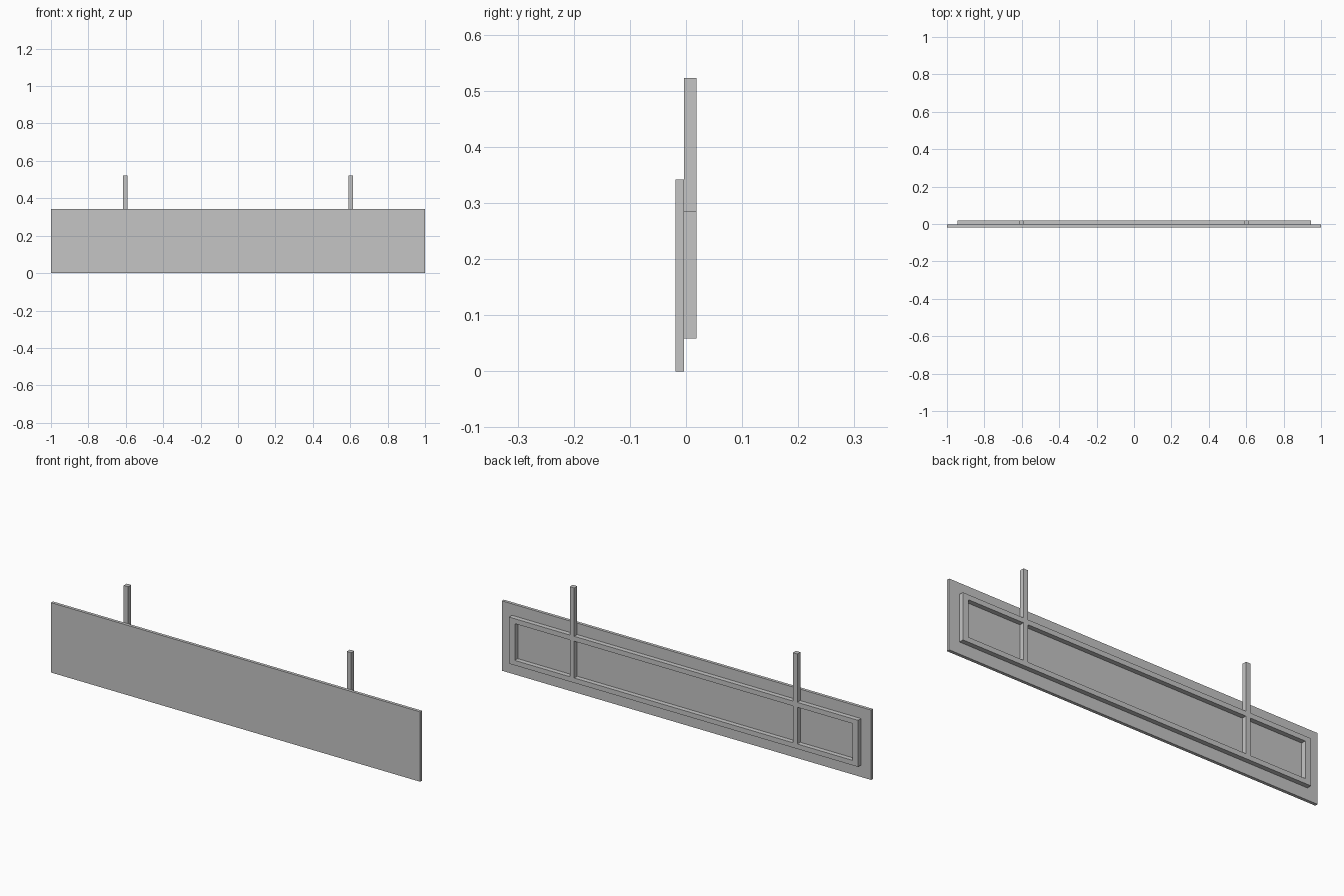
import bpy

cube = bpy.data.objects.get("Cube")
if cube:
    bpy.data.objects.remove(cube, do_unlink=True)

grey = bpy.data.materials.new("light_grey_metal")
grey.use_nodes = True
grey.diffuse_color = (0.56, 0.56, 0.56, 1)
grey.node_tree.nodes["Principled BSDF"].inputs["Base Color"].default_value = grey.diffuse_color


def box(name, x, y, z):
    """Box from (min, max) ranges on each axis."""
    bpy.ops.mesh.primitive_cube_add(size=1, location=[sum(r) / 2 for r in (x, y, z)])
    ob = bpy.context.object
    ob.name = name
    ob.scale = [r[1] - r[0] for r in (x, y, z)]
    bpy.ops.object.transform_apply(location=False, rotation=False, scale=True)
    ob.data.materials.append(grey)


FRONT, JOIN, BACK = -0.019, -0.004, 0.019
BAR = 0.024                      # width of rails and posts
END = 0.031                      # width of the frame ends
HALF = 0.945                     # half length of the frame
LOW, HIGH, TOP = 0.058, 0.286, 0.523
POST = 0.604                     # post centre
depth = (JOIN, BACK)

# Flat sign board
box("board", (-1, 1), (FRONT, JOIN), (0, 0.342))

# Long rails of the rear frame
box("lower_rail", (-HALF, HALF), depth, (LOW, LOW + BAR))
box("upper_rail", (-HALF, HALF), depth, (HIGH - BAR, HIGH))

# Frame ends, inner uprights and the hanging posts above them
inner = (LOW + BAR, HIGH - BAR)
for side, s in (("left", 1), ("right", -1)):
    end = sorted((s * HALF, s * (HALF - END)))
    post = (s * POST - BAR / 2, s * POST + BAR / 2)
    box(side + "_frame_end", end, depth, inner)
    box(side + "_upright", post, depth, inner)
    box(side + "_hanging_post", post, depth, (HIGH, TOP))
